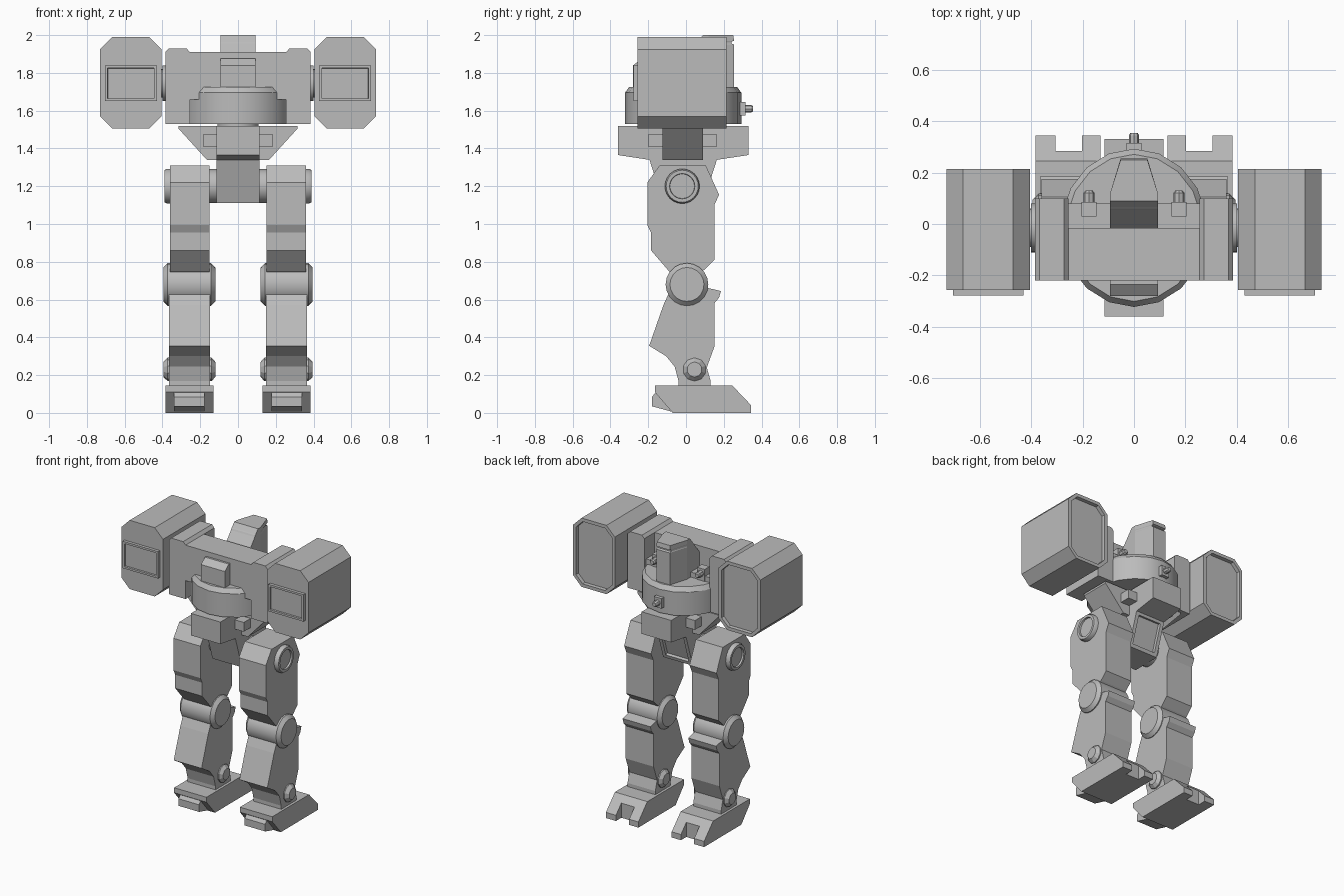
import bpy, bmesh
from math import cos, sin, pi
from mathutils import Vector

old = bpy.data.objects.get("Cube")
if old:
    bpy.data.objects.remove(old)

grey = bpy.data.materials.new("plain_grey")
grey.use_nodes = True
grey.diffuse_color = (0.5, 0.5, 0.5, 1)
grey.node_tree.nodes["Principled BSDF"].inputs["Base Color"].default_value = (0.5, 0.5, 0.5, 1)


def loft(name, rings, recesses=(), smooth=False):
    """Skin closed rings, cap both ends; recesses = (direction, margin, depth)."""
    bm = bmesh.new()
    loops = [[bm.verts.new(p) for p in ring] for ring in rings]
    n = len(loops[0])
    for a, b in zip(loops, loops[1:]):
        for i in range(n):
            j = (i + 1) % n
            bm.faces.new((a[i], a[j], b[j], b[i]))
    bm.faces.new(loops[0])
    bm.faces.new(loops[-1])
    bmesh.ops.recalc_face_normals(bm, faces=bm.faces)
    for direction, margin, depth in recesses:
        bm.normal_update()
        face = max(bm.faces, key=lambda f: f.normal.dot(Vector(direction)))
        bmesh.ops.inset_individual(bm, faces=[face], thickness=margin)
        bmesh.ops.inset_individual(bm, faces=[face], thickness=0.002, depth=-depth)
    mesh = bpy.data.meshes.new(name)
    bm.to_mesh(mesh)
    bm.free()
    mesh.materials.append(grey)
    obj = bpy.data.objects.new(name, mesh)
    bpy.context.collection.objects.link(obj)
    if smooth:
        bpy.ops.object.select_all(action="DESELECT")
        obj.select_set(True)
        bpy.context.view_layer.objects.active = obj
        bpy.ops.object.shade_smooth_by_angle(angle=0.5)
    return obj


def place(axis, p, q, d):
    """Profile point (p, q) at distance d along the axis."""
    return {"x": (d, p, q), "y": (p, d, q), "z": (p, q, d)}[axis]


def prism(name, axis, profile, d0, d1, recesses=()):
    return loft(name, [[place(axis, p, q, d) for p, q in profile] for d in (d0, d1)], recesses)


def box(name, x, y, z, recesses=()):
    return prism(name, "z", [(x[0], y[0]), (x[1], y[0]), (x[1], y[1]), (x[0], y[1])], *z, recesses)


def drum(name, axis, centre, steps, sides=24, stretch=1, recesses=(), smooth=True):
    """Turned part: steps are (distance, radius) pairs along the axis."""
    rings = []
    for d, r in steps:
        rings.append([place(axis, centre[0] + r * sin(2 * pi * i / sides),
                            centre[1] + r * stretch * cos(2 * pi * i / sides), d)
                      for i in range(sides)])
    return loft(name, rings, recesses, smooth)


# Torso: round hull, cross beam, nose and rear decks
drum("hull", "z", (0, -0.015), [(1.53, 0.285), (1.695, 0.285), (1.725, 0.265)], 18, 1.08)
drum("waist", "z", (0, -0.015), [(1.5, 0.11), (1.54, 0.11)], 18)
box("cross_beam", (-0.26, 0.26), (-0.22, -0.015), (1.66, 1.91))
box("rear_deck", (-0.255, 0.255), (-0.02, 0.08), (1.7, 1.76))
prism("nose", "x", [(-0.2, 1.875), (-0.235, 1.875), (-0.28, 1.84), (-0.28, 1.7), (-0.2, 1.7)], -0.093, 0.093)

# Head: raked front, tapered rear and a brow groove
head_rings = []
for z, front, back in ((1.7, -0.04, 0.255), (1.87, -0.015, 0.255), (1.95, 0.05, 0.255),
                       (1.955, 0.054, 0.24), (1.965, 0.06, 0.24), (1.97, 0.065, 0.255), (2.0, 0.09, 0.25)):
    head_rings.append([(-0.093, front, z), (0.093, front, z), (0.093, 0.12, z),
                       (0.052, back, z), (-0.052, back, z), (-0.093, 0.12, z)])
loft("head", head_rings)

# Rear lamp on the hull
box("rear_lamp_base", (-0.03, 0.03), (0.27, 0.315), (1.575, 1.645))
drum("rear_lamp", "y", (0, 1.61), [(0.3, 0.02), (0.345, 0.02), (0.355, 0.014)], 8, smooth=False)

# Pelvis: centre block, sloping wings, tapered crotch with rear panel
prism("pelvis_block", "x", [(-0.36, 1.52), (0.33, 1.52), (0.33, 1.365), (0.165, 1.34),
                            (-0.195, 1.34), (-0.36, 1.365)], -0.115, 0.115)
prism("pelvis_wings", "y", [(-0.315, 1.52), (0.315, 1.52), (0.315, 1.505), (0.165, 1.34),
                            (-0.165, 1.34), (-0.315, 1.505)], -0.125, 0.09)
box("pelvis_lugs", (-0.185, 0.185), (-0.2, 0.165), (1.41, 1.475))
prism("crotch", "x", [(-0.195, 1.345), (0.165, 1.345), (0.09, 1.11), (-0.12, 1.11)], -0.115, 0.115,
      [((0, 1, -0.3), 0.035, 0.02)])
drum("hip_axle", "x", (-0.02, 1.2), [(-0.3, 0.09), (0.3, 0.09)])

# Side outlines of the leg parts, as (y, z)
THIGH = [(-0.14, 1.31), (0.105, 1.31), (0.175, 1.155), (0.15, 1.1), (0.15, 0.81), (0.1, 0.76),
         (0.0, 0.68), (-0.09, 0.75), (-0.185, 0.86), (-0.185, 0.955), (-0.205, 0.995), (-0.205, 1.22)]
CALF = [(-0.12, 0.57), (-0.07, 0.68), (0.1, 0.665), (0.185, 0.645), (0.175, 0.61), (0.15, 0.58),
        (0.15, 0.35), (0.11, 0.24), (0.13, 0.17), (0.13, 0.14), (-0.04, 0.14), (-0.04, 0.17),
        (-0.06, 0.245), (-0.105, 0.3), (-0.195, 0.355)]
HEEL = [(-0.165, 0.145), (-0.165, 0.11), (-0.07, 0)]
OUTER_TOE = HEEL + [(0.345, 0), (0.345, 0.04), (0.245, 0.145)]
MIDDLE_TOE = HEEL + [(0.285, 0), (0.285, 0.103), (0.245, 0.145)]
SPUR = [(-0.16, 0.11), (-0.18, 0.085), (-0.18, 0.035), (-0.07, 0.005), (-0.07, 0.11)]


def octagon(x0, x1, z0, z1, c):
    return [(x0 + c, z0), (x1 - c, z0), (x1, z0 + c), (x1, z1 - c),
            (x1 - c, z1), (x0 + c, z1), (x0, z1 - c), (x0, z0 + c)]


for side, s in (("left", 1), ("right", -1)):
    def span(a, b):
        return sorted((s * a, s * b))

    def steps(*pairs):
        return [(s * d, r) for d, r in pairs]

    # Shoulder with chamfered top, axle and weapon pod
    shoulder = [(0.255, 1.53), (0.385, 1.53), (0.385, 1.91), (0.367, 1.93), (0.273, 1.93), (0.255, 1.91)]
    prism(side + "_shoulder", "y", [(s * x, z) for x, z in shoulder], -0.22, 0.1)
    drum(side + "_shoulder_axle", "x", (-0.015, 1.745), steps((0.37, 0.095), (0.4, 0.095), (0.4, 0.075), (0.42, 0.075)))
    prism(side + "_pod", "y", octagon(*span(0.405, 0.73), 1.505, 1.99, 0.065), -0.257, 0.215,
          [((0, 1, 0), 0.025, 0.025)])
    box(side + "_pod_front_frame", span(0.43, 0.705), (-0.278, -0.25), (1.65, 1.84),
        [((0, -1, 0), 0.02, 0.012)])

    # Deck lamp beside the head
    box(side + "_lamp_base", span(0.145, 0.205), (0.03, 0.085), (1.72, 1.81))
    drum(side + "_lamp", "y", (s * 0.175, 1.775), [(0.08, 0.022), (0.12, 0.022), (0.13, 0.014)], 8, smooth=False)

    # Leg
    prism(side + "_thigh", "x", THIGH, *span(0.15, 0.36))
    drum(side + "_hip_cap", "x", (-0.02, 1.2), steps((0.34, 0.092), (0.375, 0.092), (0.39, 0.085)),
         recesses=[((s, 0, 0), 0.018, 0.012)])
    drum(side + "_knee", "x", (0.005, 0.68),
         steps((0.12, 0.09), (0.143, 0.113), (0.372, 0.113), (0.395, 0.09)), 20)
    prism(side + "_calf", "x", CALF, *span(0.148, 0.365))
    drum(side + "_ankle", "x", (0.045, 0.23),
         steps((0.12, 0.04), (0.14, 0.062), (0.372, 0.062), (0.395, 0.04)), 10, smooth=False)

    # Foot with a set-back middle toe and a heel spur
    prism(side + "_inner_toe", "x", OUTER_TOE, *span(0.13, 0.202))
    prism(side + "_middle_toe", "x", MIDDLE_TOE, *span(0.202, 0.305))
    prism(side + "_outer_toe", "x", OUTER_TOE, *span(0.305, 0.383))
    prism(side + "_heel_spur", "x", SPUR, *span(0.178, 0.338))
